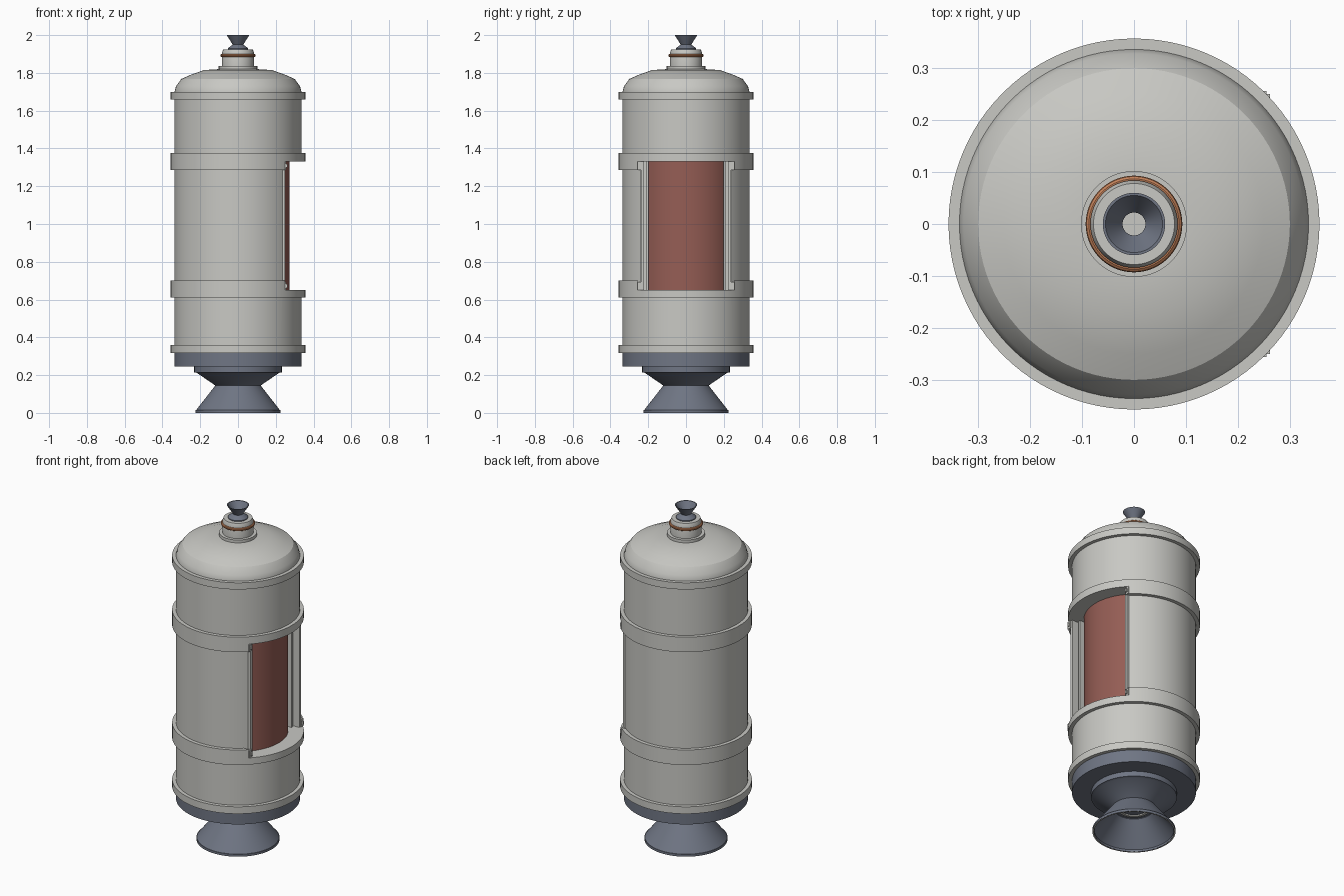
import bpy, bmesh, math
from mathutils import Matrix

if "Cube" in bpy.data.objects:
    bpy.data.objects.remove(bpy.data.objects["Cube"])


def material(name, rgb):
    m = bpy.data.materials.new(name)
    m.use_nodes = True
    m.diffuse_color = (*rgb, 1)
    m.node_tree.nodes["Principled BSDF"].inputs["Base Color"].default_value = (*rgb, 1)
    return m


GREY = material("pale grey", (0.58, 0.58, 0.55))
SLATE = material("slate blue", (0.16, 0.18, 0.23))
RED = material("brick red", (0.30, 0.11, 0.09))
COPPER = material("copper", (0.55, 0.22, 0.10))


def finish(bm, name, mat):
    bmesh.ops.recalc_face_normals(bm, faces=bm.faces)
    mesh = bpy.data.meshes.new(name)
    bm.to_mesh(mesh)
    bm.free()
    mesh.materials.append(mat)
    ob = bpy.data.objects.new(name, mesh)
    bpy.context.collection.objects.link(ob)
    return ob


def activate(ob):
    bpy.ops.object.select_all(action='DESELECT')
    ob.select_set(True)
    bpy.context.view_layer.objects.active = ob


def smooth(ob):
    activate(ob)
    bpy.ops.object.shade_smooth_by_angle(angle=math.radians(25))


def lathe(name, profile, mat, closed=False, seg=96):
    """Spin (radius, height) points around z; closed joins last point to first."""
    bm = bmesh.new()
    verts = [bm.verts.new((r, 0, z)) for r, z in profile]
    edges = [bm.edges.new(p) for p in zip(verts, verts[1:])]
    if closed:
        edges.append(bm.edges.new((verts[-1], verts[0])))
    bmesh.ops.spin(bm, geom=verts + edges, axis=(0, 0, 1), cent=(0, 0, 0),
                   angle=math.tau, steps=seg, use_merge=True)
    bmesh.ops.remove_doubles(bm, verts=bm.verts, dist=0.0001)
    ob = finish(bm, name, mat)
    smooth(ob)
    return ob


def band(name, r0, r1, z0, z1, mat):
    return lathe(name, [(r0, z0), (r1, z0), (r1, z1), (r0, z1)], mat, True)


def box(name, x0, x1, y0, y1, z0, z1, mat):
    bm = bmesh.new()
    bmesh.ops.create_cube(bm, size=1, matrix=Matrix.Translation(
        ((x0 + x1) / 2, (y0 + y1) / 2, (z0 + z1) / 2))
        @ Matrix.Diagonal((x1 - x0, y1 - y0, z1 - z0, 1)))
    return finish(bm, name, mat)


def cut_opening(ob, half_width):
    cutter = box("opening_cutter", 0.12, 0.5, -half_width, half_width, LOW, HIGH, GREY)
    cutter.hide_render = True
    mod = ob.modifiers.new("opening", 'BOOLEAN')
    mod.operation, mod.solver, mod.object = 'DIFFERENCE', 'EXACT', cutter
    activate(ob)
    bpy.ops.object.modifier_apply(modifier=mod.name)
    bpy.data.objects.remove(cutter)
    smooth(ob)


LOW, HIGH = 0.65, 1.33      # opening in the side wall
R, RING = 0.336, 0.357      # hull and hoop radii

# Hull with the side opening
hull = lathe("hull", [(0, 0.32), (R, 0.32), (R, 1.69), (0, 1.69)], GREY)
cut_opening(hull, 0.24)

# Hoops around the hull; the two middle ones are notched by the opening
band("bottom_hoop", 0.3, RING, 0.318, 0.36, GREY)
band("top_hoop", 0.3, RING, 1.66, 1.70, GREY)
for name, z0, z1 in (("lower_hoop", 0.61, 0.70), ("upper_hoop", 1.285, 1.375)):
    cut_opening(band(name, 0.32, RING, z0, z1, GREY), 0.255)

# Red inner drum seen through the opening
lathe("inner_drum", [(0, LOW - 0.01), (0.272, LOW - 0.01),
                     (0.272, HIGH + 0.01), (0, HIGH + 0.01)], RED)

# Vertical rails and corner latches on both sides of the opening
for side, s in (("left", 1), ("right", -1)):
    def side_box(name, x0, x1, ya, yb, z0, z1):
        box(side + name, x0, x1, min(s * ya, s * yb), max(s * ya, s * yb), z0, z1, GREY)
    side_box("_inner_rail", 0.12, 0.215, 0.198, 0.212, LOW, HIGH)
    side_box("_rail_web", 0.12, 0.20, 0.21, 0.242, LOW, HIGH)
    side_box("_outer_rail", 0.12, 0.25, 0.222, 0.238, LOW, HIGH)
    for end, z in (("_lower_latch", LOW + 0.022), ("_upper_latch", HIGH - 0.022)):
        side_box(end, 0.22, 0.255, 0.232, 0.256, z - 0.022, z + 0.022)
        side_box(end + "_pin", 0.25, 0.262, 0.238, 0.25, z - 0.01, z + 0.01)

# Domed lid
lathe("dome", [(0, 1.69), (R, 1.69), (R, 1.70), (0.328, 1.73), (0.30, 1.768),
               (0.25, 1.79), (0.18, 1.815), (0.1, 1.82), (0, 1.822)], GREY)

# Neck, copper seal and small top nozzle
lathe("neck", [(0, 1.81), (0.102, 1.81), (0.102, 1.837), (0.084, 1.837),
               (0.084, 1.908), (0.078, 1.925), (0, 1.925)], GREY)
lathe("neck_seal", [(0.084 + 0.009 * math.cos(a * math.tau / 10),
                     1.892 + 0.009 * math.sin(a * math.tau / 10)) for a in range(10)],
      COPPER, True)
lathe("top_nozzle", [(0.054, 1.92), (0.054, 1.93), (0.028, 1.95), (0.06, 2.0),
                     (0.055, 2.0), (0.022, 1.95), (0.022, 1.92)], SLATE, True)

# Slate base, mounting cone and hollow main nozzle
lathe("base", [(0, 0.325), (R, 0.325), (R, 0.245), (0, 0.245)], SLATE)
lathe("mounting_cone", [(0, 0.25), (0.232, 0.25), (0.232, 0.215), (0.218, 0.212),
                        (0.12, 0.145), (0, 0.145)], SLATE)
lathe("main_nozzle", [(0.11, 0.15), (0.12, 0.145), (0.224, 0.012), (0.216, 0.012),
                      (0.105, 0.14)], SLATE, True)
band("nozzle_rim", 0.216, 0.225, 0.0, 0.014, SLATE)
band("nozzle_lip", 0.217, 0.224, -0.0005, 0.002, GREY)
band("nozzle_throat", 0.07, 0.085, 0.138, 0.147, GREY)
